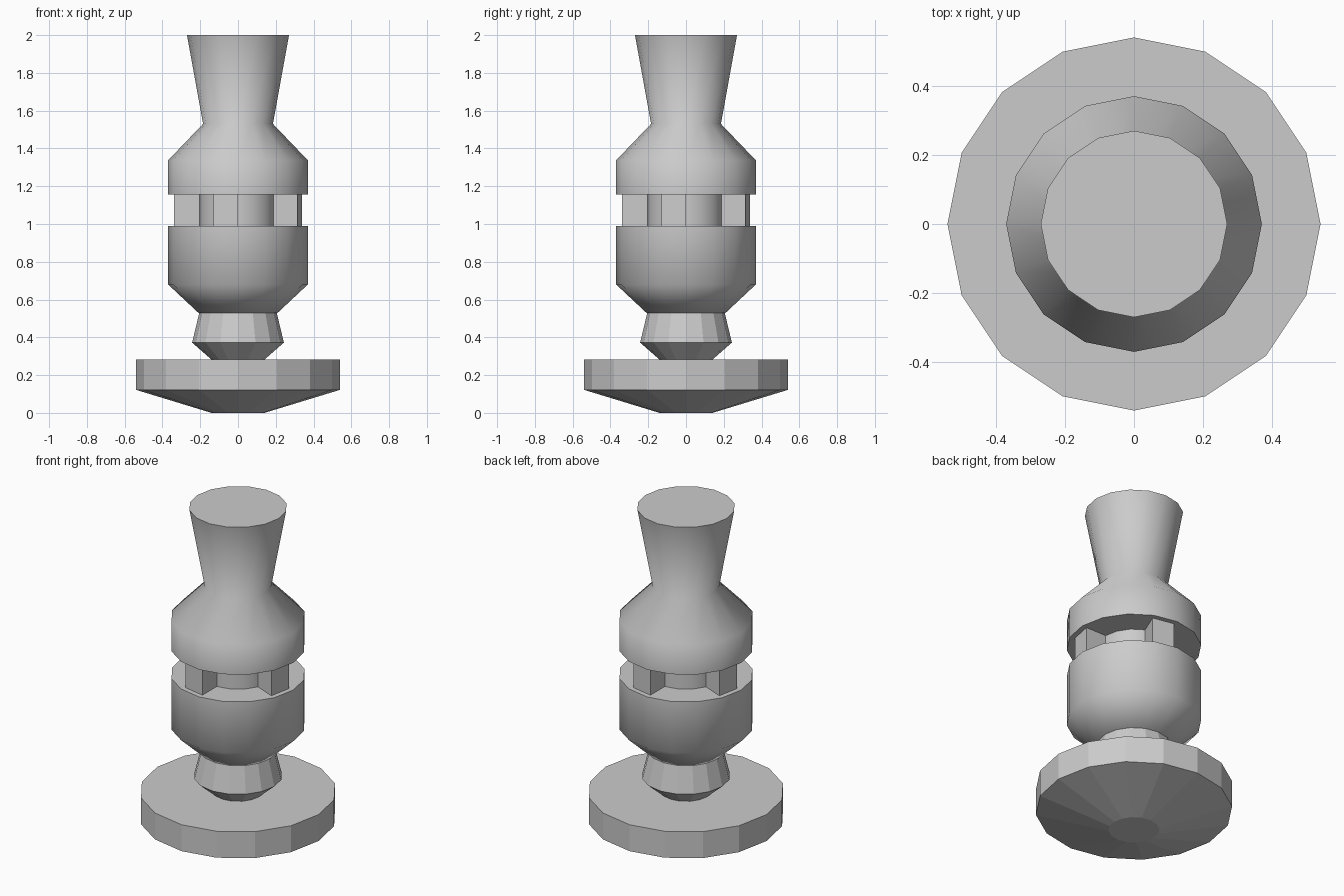
import bpy, bmesh
from math import pi, cos, sin, radians

if "Cube" in bpy.data.objects:
    bpy.data.objects.remove(bpy.data.objects["Cube"])

SIDES = 16


def ring_point(bm, r, k, z):
    a = 2 * pi * k / SIDES
    return bm.verts.new((r * cos(a), r * sin(a), z))


def finish(name, bm, smooth=False):
    bmesh.ops.recalc_face_normals(bm, faces=bm.faces)
    mesh = bpy.data.meshes.new(name)
    bm.to_mesh(mesh)
    bm.free()
    obj = bpy.data.objects.new(name, mesh)
    bpy.context.collection.objects.link(obj)
    if smooth:
        bpy.ops.object.select_all(action='DESELECT')
        obj.select_set(True)
        bpy.context.view_layer.objects.active = obj
        bpy.ops.object.shade_smooth_by_angle(angle=radians(65))
    return obj


def turned(name, profile, smooth=False):
    """Closed 16-sided solid from (radius, z) pairs, bottom to top."""
    bm = bmesh.new()
    rings = [[ring_point(bm, r, k, z) for k in range(SIDES)] for r, z in profile]
    for low, high in zip(rings, rings[1:]):
        for k in range(SIDES):
            n = (k + 1) % SIDES
            bm.faces.new((low[k], low[n], high[n], high[k]))
    bm.faces.new(rings[0][::-1])
    bm.faces.new(rings[-1])
    return finish(name, bm, smooth)


# Faceted disc foot and neck
turned("base_disc", [(0.14, 0), (0.54, 0.122), (0.54, 0.282)])
turned("neck", [(0.14, 0.282), (0.243, 0.372), (0.205, 0.53)])

# Smooth lower and upper bodies, joined by a thin core
turned("lower_body", [(0.21, 0.53), (0.37, 0.68), (0.37, 0.99)], True)
turned("core", [(0.203, 0.99), (0.203, 1.155)], True)
turned("upper_body", [(0.37, 1.155), (0.37, 1.337), (0.185, 1.53), (0.27, 2.0)], True)

# Four ribs in the gap, each one segment wide
for i in range(4):
    k = 4 * i
    bm = bmesh.new()
    low, high = [[ring_point(bm, r, j, z) for r, j in
                  ((0.2, k - 1), (0.34, k - 1), (0.34, k), (0.2, k))]
                 for z in (0.99, 1.155)]
    bm.faces.new(low[::-1])
    bm.faces.new(high)
    for j in range(4):
        n = (j + 1) % 4
        bm.faces.new((low[j], low[n], high[n], high[j]))
    finish(f"rib_{i + 1}", bm)
